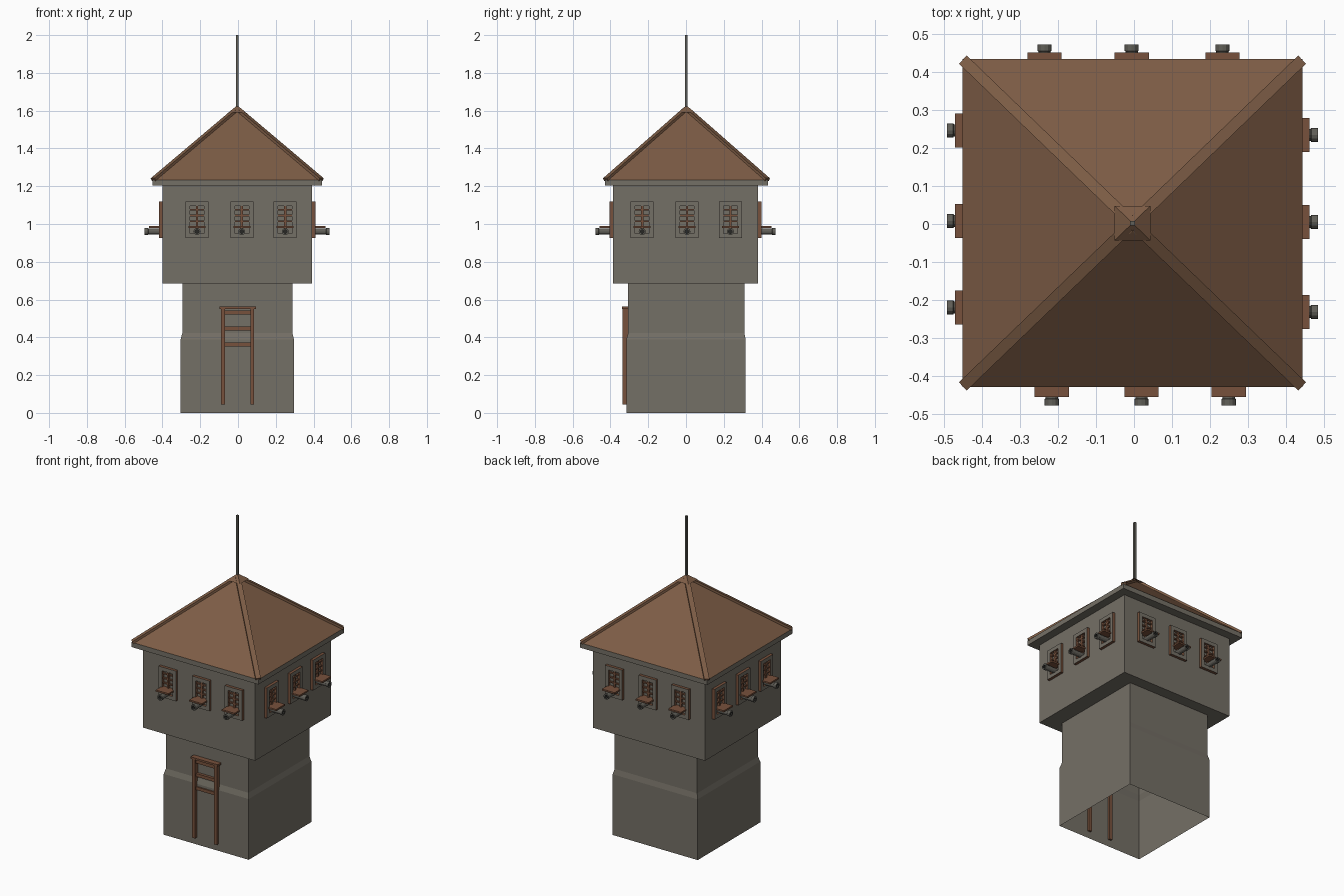
import bpy, bmesh, math
from mathutils import Matrix, Vector

if "Cube" in bpy.data.objects:
    bpy.data.objects.remove(bpy.data.objects["Cube"])


def mat(name, rgb):
    m = bpy.data.materials.new(name)
    m.diffuse_color = (*rgb, 1)
    m.use_nodes = True
    m.node_tree.nodes["Principled BSDF"].inputs["Base Color"].default_value = m.diffuse_color
    return m


STONE = mat("grey_stone", (0.175, 0.16, 0.132))
ROOF = mat("roof_brown", (0.205, 0.108, 0.06))
WOOD = mat("wood_brown", (0.185, 0.083, 0.045))
METAL = mat("gun_metal", (0.12, 0.115, 0.098))
DARK = mat("dark_bore", (0.02, 0.02, 0.018))


def finish(name, bm, mats, matrix=None):
    bmesh.ops.recalc_face_normals(bm, faces=bm.faces)
    me = bpy.data.meshes.new(name)
    bm.to_mesh(me)
    bm.free()
    for m in mats:
        me.materials.append(m)
    ob = bpy.data.objects.new(name, me)
    bpy.context.collection.objects.link(ob)
    if matrix:
        ob.matrix_world = matrix
    return ob


def add_box(bm, lo, hi):
    lo, hi = Vector(lo), Vector(hi)
    m = Matrix.Translation((lo + hi) / 2) @ Matrix.Diagonal((*(hi - lo), 1))
    bmesh.ops.create_cube(bm, size=1, matrix=m)


def box(name, lo, hi, m, matrix=None):
    bm = bmesh.new()
    add_box(bm, lo, hi)
    return finish(name, bm, [m], matrix)


def loft(bm, rings, cap_first=False, cap_last=False):
    rows = [[bm.verts.new(p) for p in r] for r in rings]
    n = len(rows[0])
    for a, b in zip(rows, rows[1:]):
        for i in range(n):
            bm.faces.new((a[i], a[(i + 1) % n], b[(i + 1) % n], b[i]))
    if cap_first:
        bm.faces.new(rows[0][::-1])
    if cap_last:
        bm.faces.new(rows[-1])


def rect(x0, x1, y0, y1, z):
    return [(x0, y0, z), (x1, y0, z), (x1, y1, z), (x0, y1, z)]


def pyramid(name, base, apex, m):
    bm = bmesh.new()
    vs = [bm.verts.new(p) for p in base]
    top = bm.verts.new(apex)
    for i in range(4):
        bm.faces.new((vs[i], vs[(i + 1) % 4], top))
    bm.faces.new(vs[::-1])
    return finish(name, bm, [m])


# lower tower: open underneath, stepped in by a sloped band
bm = bmesh.new()
loft(bm, [rect(-.304, .297, -.316, .316, 0), rect(-.304, .297, -.316, .316, .388),
          rect(-.295, .288, -.306, .309, .422), rect(-.295, .288, -.306, .309, .69)])
finish("lower_tower", bm, [STONE])

# overhanging guard room and eaves slab
box("guard_room", (-.401, -.386, .685), (.392, .381, 1.21), STONE)
box("eaves", (-.453, -.43, 1.203), (.445, .435, 1.234), STONE)

# roof, hip strips, top cap, pole
APEX = Vector((-.004, .002, 1.613))
corners = rect(-.453, .445, -.43, .435, 1.234)
pyramid("roof", corners, APEX, ROOF)
for i, c in enumerate(corners):
    c = Vector(c)
    d = APEX - c
    q = d.to_track_quat('X', 'Z')
    box(f"hip_strip_{i}", (0.006, -.015, -.010), (d.length - .01, .015, .006), ROOF,
        Matrix.Translation(c) @ q.to_matrix().to_4x4())
pyramid("roof_cap", rect(-.051, .043, -.043, .048, 1.59), (-.004, .002, 1.628), ROOF)
box("pole", (-.0105, -.0045, 1.6), (.0025, .0085, 2.0), METAL)


def window(tag, m):
    # frame ring: brown edges, grey face (local -y points outward)
    w, h0, h1, b, d = .061, .925, 1.118, .024, -.018
    def ring(x, z0, z1, y):
        return [(-x, y, z0), (x, y, z0), (x, y, z1), (-x, y, z1)]
    bm = bmesh.new()
    loft(bm, [ring(w, h0, h1, .003), ring(w, h0, h1, d),
              ring(w - b, h0 + b, h1 - b, d), ring(w - b, h0 + b, h1 - b, .003)])
    bm.normal_update()
    for f in bm.faces:
        f.material_index = 1 if abs(f.normal.y) > .9 else 0
    finish("window_frame_" + tag, bm, [WOOD, STONE], m)
    # lattice bars
    bm = bmesh.new()
    add_box(bm, (-.006, -.012, h0 + b), (.006, .002, h1 - b))
    for z in (1.015, 1.045, 1.075):
        add_box(bm, (-w + b, -.011, z - .004), (w - b, .002, z + .004))
    finish("window_bars_" + tag, bm, [WOOD], m)
    # shelf above the barrel
    box("window_shelf_" + tag, (-.045, -.071, .98), (.045, .002, .99), WOOD, m)
    # hollow lathed barrel with muzzle lip
    prof = [(.016, 0), (.016, .074), (.0185, .076), (.0185, .093), (.010, .093), (.010, .075)]
    n = 12
    bm = bmesh.new()
    loft(bm, [[(r * math.cos(2 * math.pi * i / n), -y, .96 + r * math.sin(2 * math.pi * i / n))
               for i in range(n)] for r, y in prof], cap_last=True)
    for f in bm.faces:
        if all((Vector((v.co.x, v.co.z - .96))).length < .011 for v in f.verts):
            f.material_index = 1
    finish("gun_barrel_" + tag, bm, [METAL, DARK], m)


# three windows on each wall: (turn, wall distance, offsets along wall)
sides = {"front": (0, .386, (-.217, .02, .25)), "right": (90, .392, (-.232, .005, .235)),
         "back": (180, .381, (.236, .006, -.233)), "left": (-90, .401, (-.247, -.008, .22))}
for side, (ang, dist, offs) in sides.items():
    for i, u in enumerate(offs):
        window(f"{side}_{i}", Matrix.Rotation(math.radians(ang), 4, 'Z')
               @ Matrix.Translation((u, -dist, 0)))

# entrance frame on the front: posts, rungs and cap
for n, x in (("left", -.08), ("right", .075)):
    box("door_post_" + n, (x - .01, -.335, .045), (x + .01, -.303, .555), WOOD)
for i, z in enumerate((.362, .447, .532)):
    box(f"door_rung_{i}", (-.075, -.324, z - .01), (.07, -.303, z + .01), WOOD)
box("door_cap", (-.098, -.34, .55), (.094, -.303, .562), WOOD)
